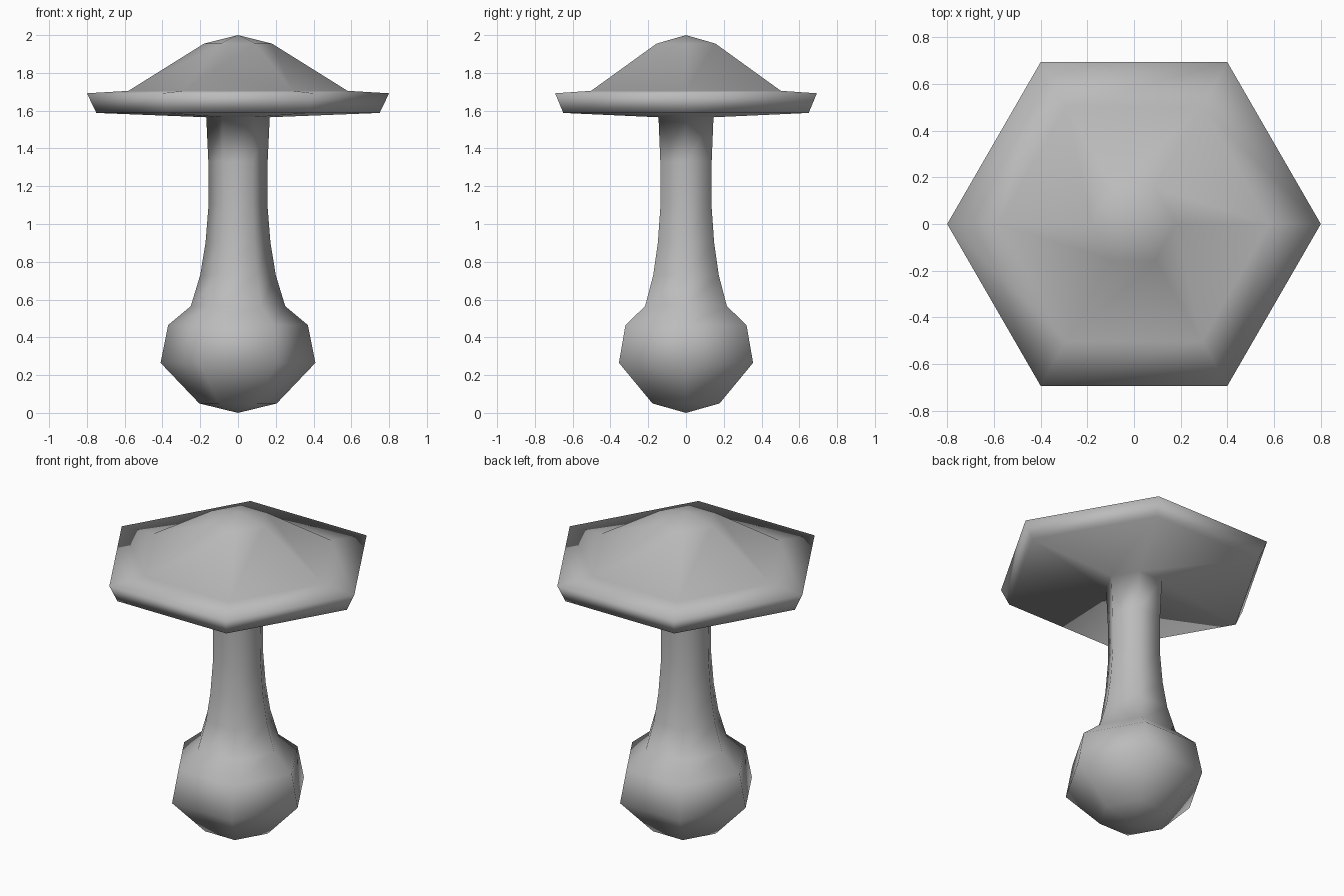
import bpy
import bmesh
import math

if "Cube" in bpy.data.objects:
    bpy.data.objects.remove(bpy.data.objects["Cube"], do_unlink=True)

SIDES = 6

# One plain grey for the whole model
grey = bpy.data.materials.new("grey")
grey.use_nodes = True
colour = (0.5, 0.5, 0.5, 1)
grey.diffuse_color = colour
grey.node_tree.nodes["Principled BSDF"].inputs["Base Color"].default_value = colour

# Profile sections as (corner radius, height), bottom to top
bulb = [(0.205, 0.05), (0.41, 0.265), (0.37, 0.465), (0.25, 0.565)]
stem = [(0.2, 0.73), (0.172, 0.9), (0.155, 1.11), (0.157, 1.33), (0.168, 1.565)]
cap = [(0.75, 1.588), (0.8, 1.692), (0.58, 1.705), (0.18, 1.955)]


def hex_ring(bm, radius, height):
    angles = [math.tau * i / SIDES for i in range(SIDES)]
    return [bm.verts.new((radius * math.cos(a), radius * math.sin(a), height)) for a in angles]


# Continuous six-sided skin: bulb, stem and cap
bm = bmesh.new()
rings = [hex_ring(bm, r, z) for r, z in bulb + stem + cap]
bottom = bm.verts.new((0, 0, 0))
top = bm.verts.new((0, 0, 2))
for i in range(SIDES):
    j = (i + 1) % SIDES
    bm.faces.new((bottom, rings[0][j], rings[0][i]))
    for low, high in zip(rings, rings[1:]):
        bm.faces.new((low[i], low[j], high[j], high[i]))
    bm.faces.new((rings[-1][i], rings[-1][j], top))
for face in bm.faces:
    face.smooth = True

mesh = bpy.data.meshes.new("mushroom")
bm.to_mesh(mesh)
bm.free()
mesh.materials.append(grey)
mushroom = bpy.data.objects.new("mushroom", mesh)
bpy.context.collection.objects.link(mushroom)
